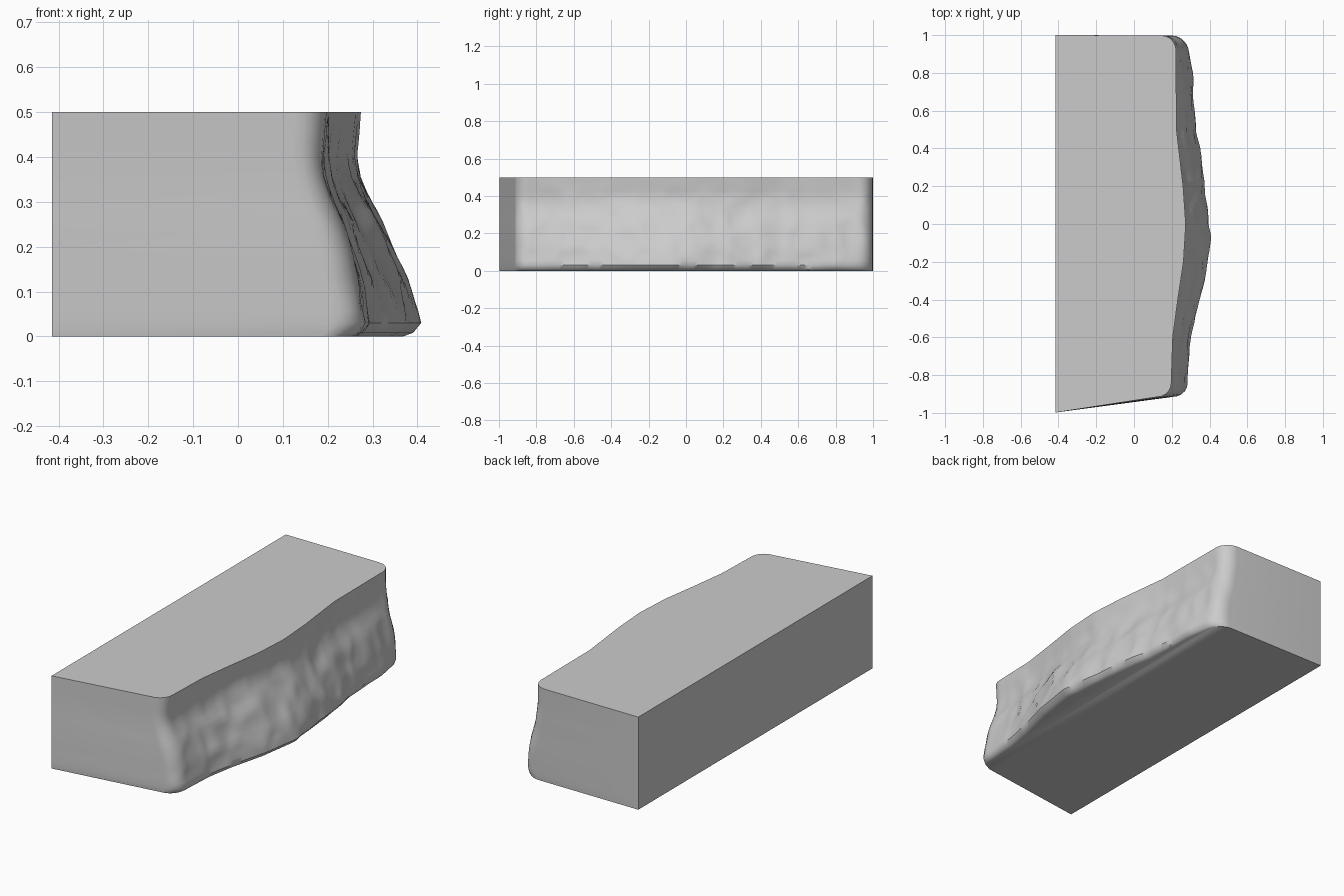
import bpy, bmesh, math
from mathutils import Vector, noise

if "Cube" in bpy.data.objects:
    bpy.data.objects.remove(bpy.data.objects["Cube"])

BACK, HEIGHT, R = -0.415, 0.5, 0.07
Y0, Y1 = -0.915, 0.998          # ends of the rocky face

# plan curves (y, x) of the upper rim and the foot, and lean profile (z, 0 = rim .. 1 = foot)
RIM = [(-.92, .195), (-.6, .205), (-.4, .232), (-.2, .262), (0, .274), (.2, .26), (.5, .225), (.93, .222), (1, .215)]
FOOT = [(-.92, .275), (-.85, .283), (-.65, .292), (-.5, .32), (-.3, .373), (-.07, .408), (0, .392), (.2, .375),
        (.4, .347), (.5, .327), (.8, .31), (.95, .28), (1, .27)]
LEAN = [(0, .72), (.008, .88), (.03, 1), (.1, .87), (.14, .79), (.2, .57), (.25, .4), (.3, .18), (.35, 0), (.4, -.08), (.5, 0)]


def sample(curve, t):
    for (a, p), (b, q) in zip(curve, curve[1:]):
        if t <= b:
            return p + (q - p) * max(0, (t - a) / (b - a))
    return curve[-1][1]


def chips(y, z):
    """Scalloped chips and soft bumps, fading out at rim and foot."""
    p = Vector((y * 7, z * 7 + y * 2, 3.7))
    d = noise.voronoi(p)[0]
    bowl = min(d[1] - d[0], 0.6) - 0.3
    fade = min(1, z / 0.06, (HEIGHT - z) / 0.12)
    low = 1.0 if z < 0.3 else 0.6
    return fade * low * (0.014 * noise.noise(p * 0.8) - 0.016 * bowl)


def face_x(y, z):
    rim, foot = sample(RIM, y), sample(FOOT, y)
    return rim + (foot - rim) * sample(LEAN, z) + chips(y, z)


# columns: (y, inward rounding) with rounded vertical corners at both ends
ANG = [math.radians(a) for a in (90, 72, 54, 36, 18)]
cols = [(Y0 + R - R * math.sin(a), R * (1 - math.cos(a))) for a in ANG]
N = 84
cols += [(Y0 + R + (Y1 - Y0 - 2 * R) * i / N, 0) for i in range(N + 1)]
cols += [(Y1 - R + R * math.sin(a), R * (1 - math.cos(a))) for a in reversed(ANG)]
levels = [0, .008, .03] + [.03 + .45 * i / 18 for i in range(1, 19)] + [.493, .5]

bm = bmesh.new()
rows = []
for z in levels:
    row = [bm.verts.new((BACK, -0.998, z))]
    row += [bm.verts.new((face_x(y, z) - cut, y, z)) for y, cut in cols]
    row.append(bm.verts.new((BACK, 1, z)))
    rows.append(row)

# walls, then flat top and underside
for lo, hi in zip(rows, rows[1:]):
    n = len(lo)
    for i in range(n):
        j = (i + 1) % n
        bm.faces.new((lo[i], lo[j], hi[j], hi[i]))
bm.faces.new(rows[-1])
bm.faces.new(list(reversed(rows[0])))
bmesh.ops.recalc_face_normals(bm, faces=bm.faces)

mesh = bpy.data.meshes.new("cliff_block")
bm.to_mesh(mesh)
bm.free()
cliff = bpy.data.objects.new("cliff_block", mesh)
bpy.context.collection.objects.link(cliff)
bpy.context.view_layer.objects.active = cliff
cliff.select_set(True)
bpy.ops.object.shade_smooth_by_angle(angle=math.radians(40))
